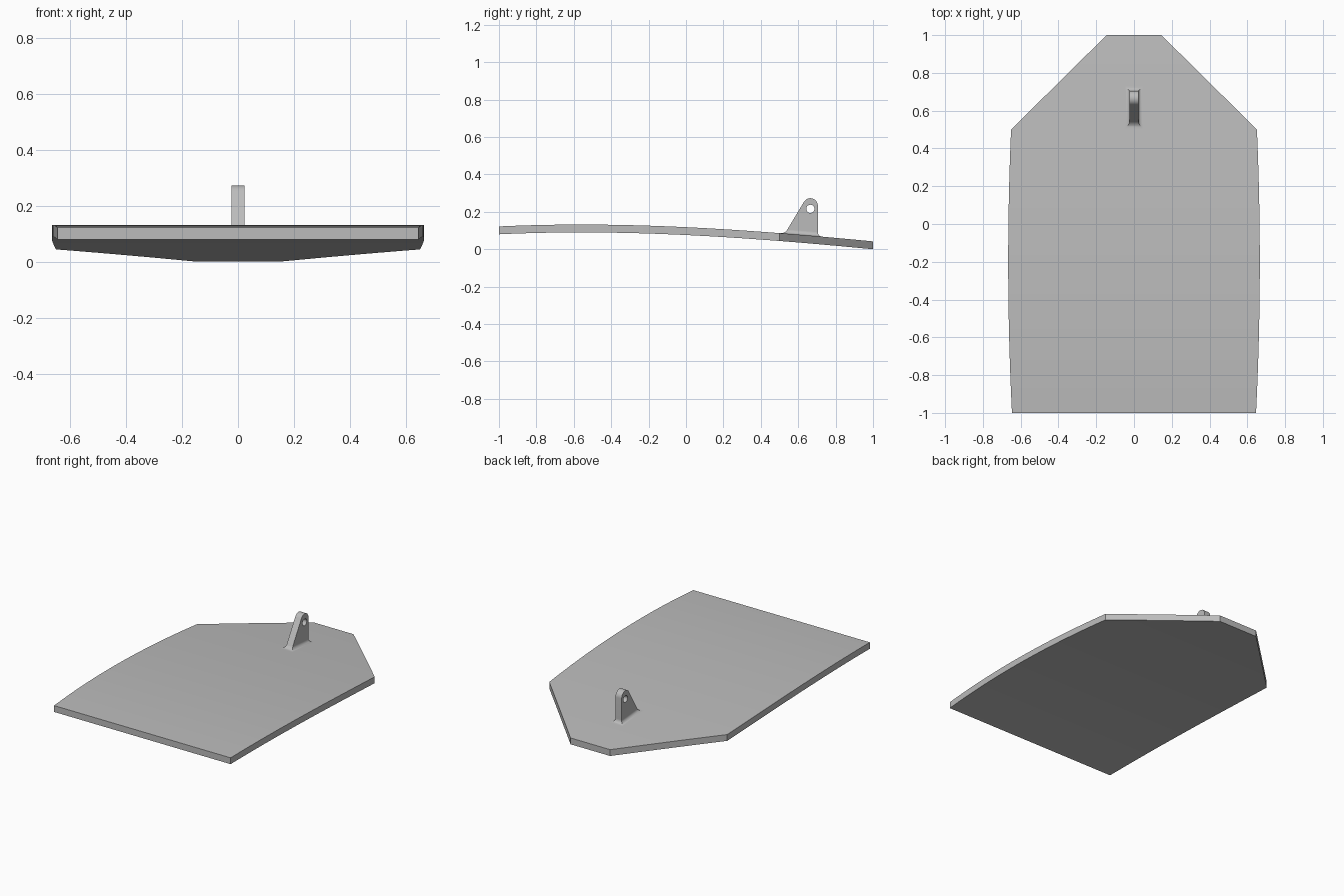
import bpy, bmesh, math

cube = bpy.data.objects.get("Cube")
if cube:
    bpy.data.objects.remove(cube, do_unlink=True)

grey = bpy.data.materials.new("plain grey")
grey.use_nodes = True
COLOUR = (0.5, 0.5, 0.5, 1)
grey.diffuse_color = COLOUR
grey.node_tree.nodes["Principled BSDF"].inputs["Base Color"].default_value = COLOUR

THICK = 0.042
LUG_HALF = 0.0225


def top_z(y):
    """Height of the plate's curved top."""
    return 0.118 - 0.0475 * y - 0.036 * y ** 2 + 0.0075 * y ** 3


def half_width(y):
    """Gently bowed sides, then a straight taper to the blunt end."""
    if y <= 0.5:
        return 0.666 - 0.0312 * (y + 0.2) ** 2
    return 0.651 + (0.145 - 0.651) * (y - 0.5) / 0.5


def finish(name, bm):
    bmesh.ops.recalc_face_normals(bm, faces=bm.faces)
    mesh = bpy.data.meshes.new(name)
    bm.to_mesh(mesh)
    bm.free()
    mesh.materials.append(grey)
    obj = bpy.data.objects.new(name, mesh)
    bpy.context.collection.objects.link(obj)
    return obj


def smooth(obj):
    bpy.ops.object.select_all(action="DESELECT")
    obj.select_set(True)
    bpy.context.view_layer.objects.active = obj
    bpy.ops.object.shade_smooth_by_angle(angle=math.radians(30))


def loft(name, rings, caps=True):
    bm = bmesh.new()
    loops = [[bm.verts.new(p) for p in ring] for ring in rings]
    n = len(loops[0])
    for a, b in zip(loops, loops[1:]):
        for i in range(n):
            j = (i + 1) % n
            bm.faces.new((a[i], a[j], b[j], b[i]))
    if caps:
        bm.faces.new(loops[0])
        bm.faces.new(loops[-1])
    return finish(name, bm)


# Curved plate
sections = []
for i in range(41):
    y = -1 + i * 0.05
    w, z = half_width(y), top_z(y)
    sections.append([(-w, y, z), (w, y, z), (w, y, z - THICK), (-w, y, z - THICK)])
smooth(loft("curved_plate", sections))

# Lug with a sloping front, rounded top and pin hole
CY, CZ, R = 0.665, 0.233, 0.04
BACK = CY + R
SLOPE = 0.6
lean = math.pi - math.atan(SLOPE)
ty, tz = CY + R * math.cos(lean), CZ + R * math.sin(lean)


def front_y(z):
    return ty + SLOPE * (z - tz)


profile = [(front_y(0.075), 0.075), (BACK, 0.055)]
profile += [(CY + R * math.cos(lean * i / 14), CZ + R * math.sin(lean * i / 14)) for i in range(15)]
lug = loft("lug", [[(x, y, z) for y, z in profile] for x in (-LUG_HALF, LUG_HALF)])

hole = [(CY + 0.022 * math.cos(math.tau * i / 32), 0.216 + 0.022 * math.sin(math.tau * i / 32))
        for i in range(32)]
cutter = loft("pin_hole_cutter", [[(x, y, z) for y, z in hole] for x in (-0.1, 0.1)])
cutter.hide_render = True
cut = lug.modifiers.new("pin_hole", "BOOLEAN")
cut.operation = "DIFFERENCE"
cut.solver = "EXACT"
cut.object = cutter
bpy.context.view_layer.objects.active = lug
bpy.ops.object.modifier_apply(modifier=cut.name)
bpy.data.objects.remove(cutter, do_unlink=True)
smooth(lug)

# Concave fillet blending the lug into the plate
FILLET = 0.022
rings = []
for i in range(9):
    t = math.pi / 2 * i / 8
    h, o = FILLET * (1 - math.sin(t)), FILLET * (1 - math.cos(t))
    y0 = front_y(top_z(0.53) + h) - o
    y1 = BACK + o
    w = LUG_HALF + o
    rings.append([(x, y, top_z(y) + h) for x, y in ((-w, y0), (w, y0), (w, y1), (-w, y1))])
smooth(loft("lug_fillet", rings, caps=False))
